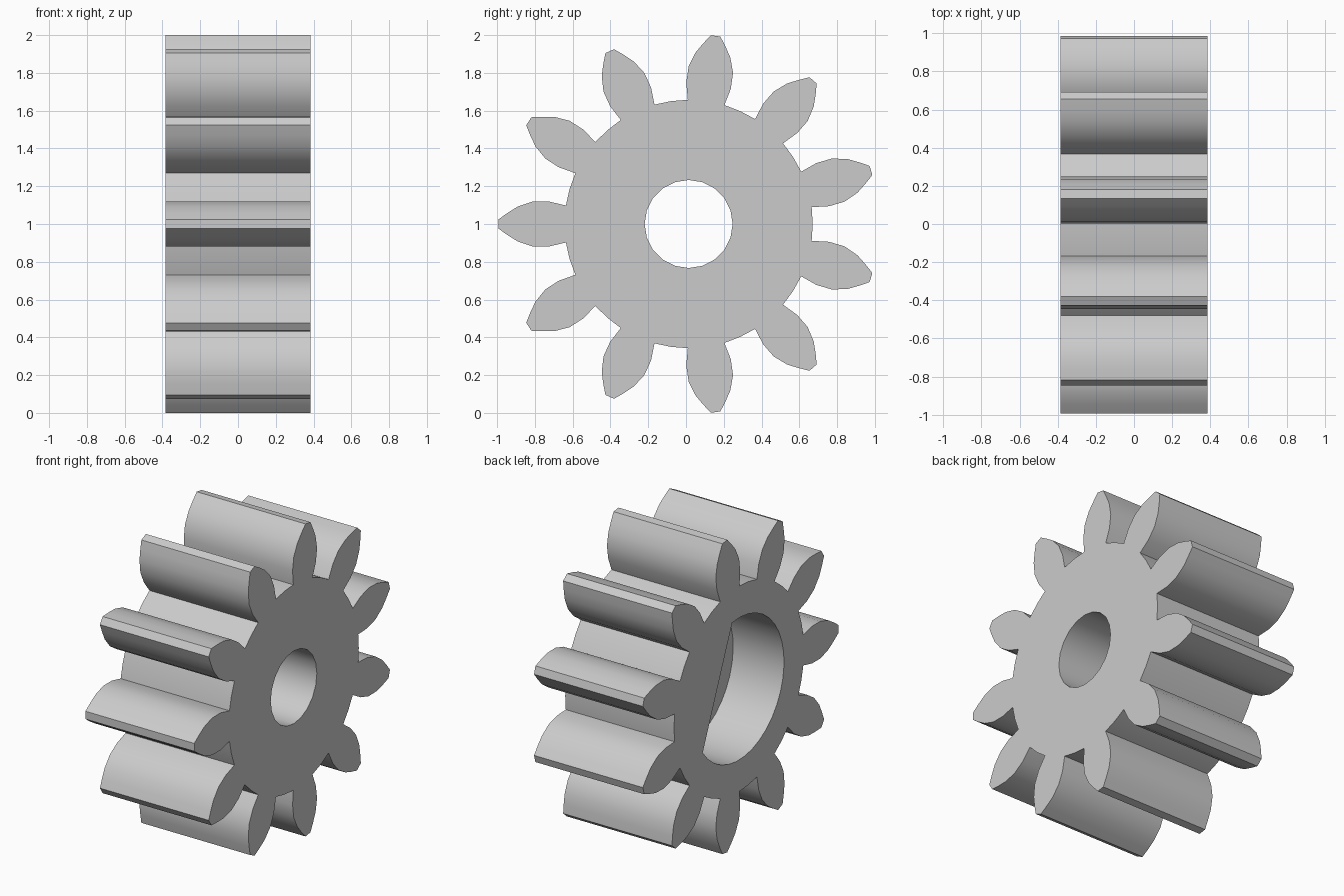
import bpy, bmesh
from math import radians, degrees, cos, sin, acos, pi, hypot, atan2

cube = bpy.data.objects.get("Cube")
if cube:
    bpy.data.objects.remove(cube, do_unlink=True)

CY, CZ = 0.014, 1.0        # gear axis
HALF = 0.385               # half width along x
TEETH = 11
ROOT, BORE, POCKET = 0.657, 0.233, 0.455
POCKET_DEPTH = 0.36
FLAT, FLAT_ANGLE = 0.236, radians(22.6)

grey = bpy.data.materials.new("grey")
grey.use_nodes = True
colour = (0.6, 0.6, 0.6, 1)
grey.diffuse_color = colour
grey.node_tree.nodes["Principled BSDF"].inputs["Base Color"].default_value = colour


def prism(name, outline, x0, x1):
    """Extrude a polar outline (radius, angle) along x."""
    bm = bmesh.new()
    verts = [bm.verts.new((x0, CY + r * cos(a), CZ + r * sin(a))) for r, a in outline]
    face = bm.faces.new(verts)
    moved = bmesh.ops.extrude_face_region(bm, geom=[face])["geom"]
    bmesh.ops.translate(bm, vec=(x1 - x0, 0, 0),
                        verts=[v for v in moved if isinstance(v, bmesh.types.BMVert)])
    bmesh.ops.recalc_face_normals(bm, faces=bm.faces)
    mesh = bpy.data.meshes.new(name)
    bm.to_mesh(mesh)
    bm.free()
    mesh.materials.append(grey)
    obj = bpy.data.objects.new(name, mesh)
    bpy.context.collection.objects.link(obj)
    return obj


def cut(target, cutter):
    """Subtract the cutter and remove it."""
    mod = target.modifiers.new("cut", 'BOOLEAN')
    mod.operation = 'DIFFERENCE'
    mod.solver = 'EXACT'
    mod.object = cutter
    cutter.hide_render = True
    bpy.context.view_layer.objects.active = target
    bpy.ops.object.modifier_apply(modifier=mod.name)
    bpy.data.objects.remove(cutter, do_unlink=True)


# Tooth flank from root to tip: (distance outwards, half width)
flank = [(0.65, 0.098), (0.74, 0.119), (0.825, 0.119), (0.904, 0.093),
         (0.96, 0.058), (1.006, 0.025)]
polar = [(hypot(d, w), atan2(w, d)) for d, w in flank]
tooth = [(r, -a) for r, a in polar] + polar[::-1]

# Gear outline, with a root point between neighbouring teeth
step = 2 * pi / TEETH
outline = []
for i in range(TEETH):
    centre = pi + i * step
    outline += [(r, centre + a) for r, a in tooth]
    outline.append((ROOT, centre + step / 2))
gear = prism("gear", outline, -HALF, HALF)

# Round bore right through
bore = [(BORE, i * pi / 10) for i in range(20)]
cut(gear, prism("bore_cutter", bore, -HALF - 0.1, HALF + 0.1))

# Wide pocket with one flat side, sunk from the -x face
half_arc = acos(FLAT / POCKET)
start, span, n = FLAT_ANGLE + half_arc, 2 * pi - 2 * half_arc, 24
pocket = [(POCKET, start + span * i / n) for i in range(n + 1)]
cut(gear, prism("pocket_cutter", pocket, -HALF - 0.1, -HALF + POCKET_DEPTH))

# Smooth flanks and bores, sharp rims
bpy.ops.object.select_all(action='DESELECT')
gear.select_set(True)
bpy.context.view_layer.objects.active = gear
bpy.ops.object.shade_smooth_by_angle(angle=radians(32))
